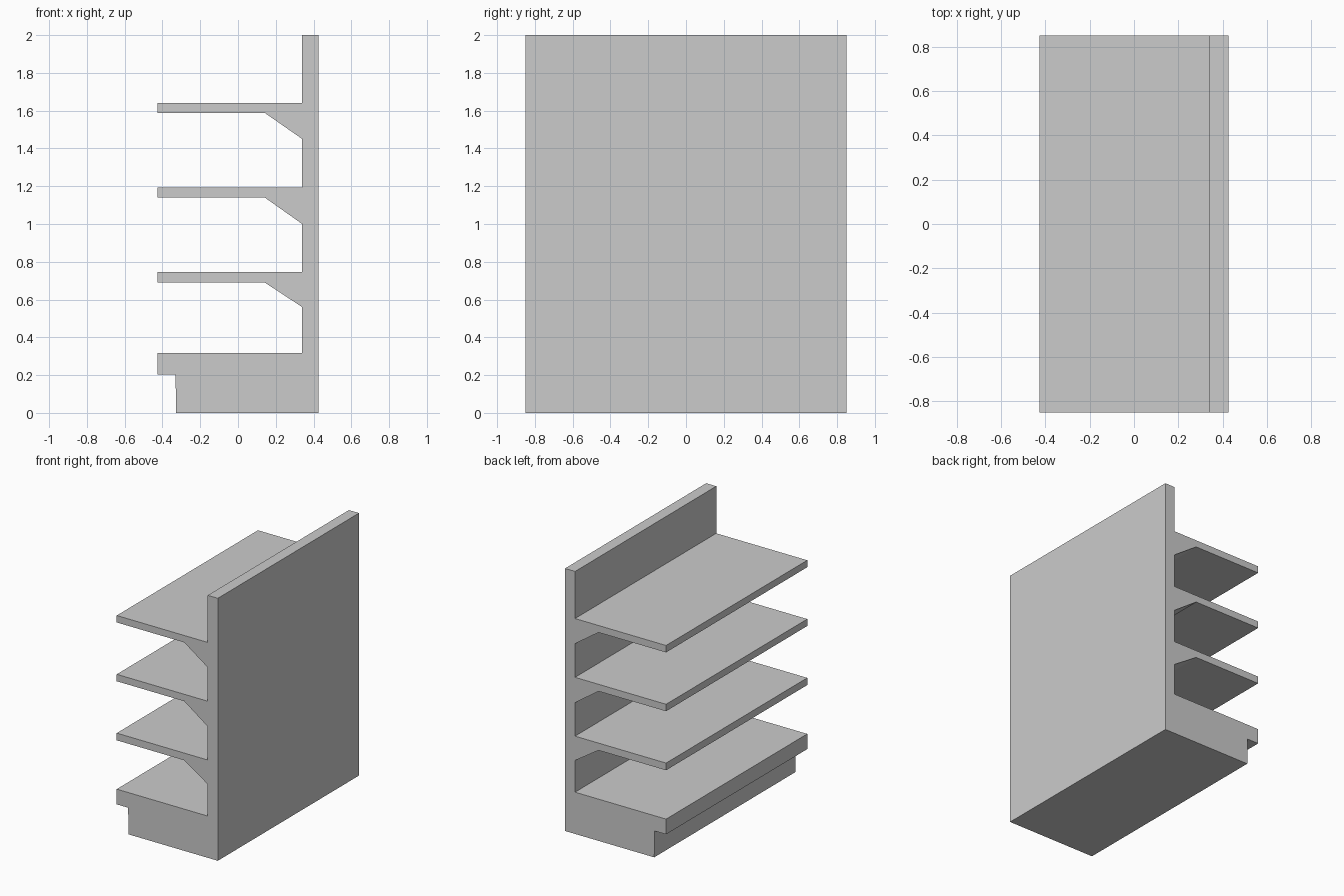
import bpy, bmesh

if "Cube" in bpy.data.objects:
    bpy.data.objects.remove(bpy.data.objects["Cube"])

HALF_DEPTH = 0.85
FRONT, WALL, BACK = -0.427, 0.34, 0.425
BRACE_X = 0.142

# shelf levels, bottom to top: brace foot, underside, top surface
SHELVES = [(0.56, 0.69, 0.745), (1.0, 1.14, 1.193), (1.45, 1.588, 1.641)]


def extrude_profile(name, points):
    """Closed x-z profile swept along y as a flat-shaded solid."""
    bm = bmesh.new()
    face = bm.faces.new([bm.verts.new((x, -HALF_DEPTH, z)) for x, z in points])
    new = bmesh.ops.extrude_face_region(bm, geom=[face])["geom"]
    verts = [g for g in new if isinstance(g, bmesh.types.BMVert)]
    bmesh.ops.translate(bm, verts=verts, vec=(0, 2 * HALF_DEPTH, 0))
    bmesh.ops.recalc_face_normals(bm, faces=bm.faces)
    mesh = bpy.data.meshes.new(name)
    bm.to_mesh(mesh)
    bm.free()
    obj = bpy.data.objects.new(name, mesh)
    bpy.context.collection.objects.link(obj)
    return obj


# recessed plinth and overhanging base deck
profile = [(BACK, 0), (-0.327, 0), (-0.331, 0.202),
           (FRONT, 0.202), (FRONT, 0.318), (WALL, 0.318)]

# shelves with sloping braces against the back panel
for foot, under, top in SHELVES:
    profile += [(WALL, foot), (BRACE_X, under), (FRONT, under),
                (FRONT, top), (WALL, top)]

# top of the back panel
profile += [(WALL, 2.0), (BACK, 2.0)]

extrude_profile("shelf_unit", profile)
